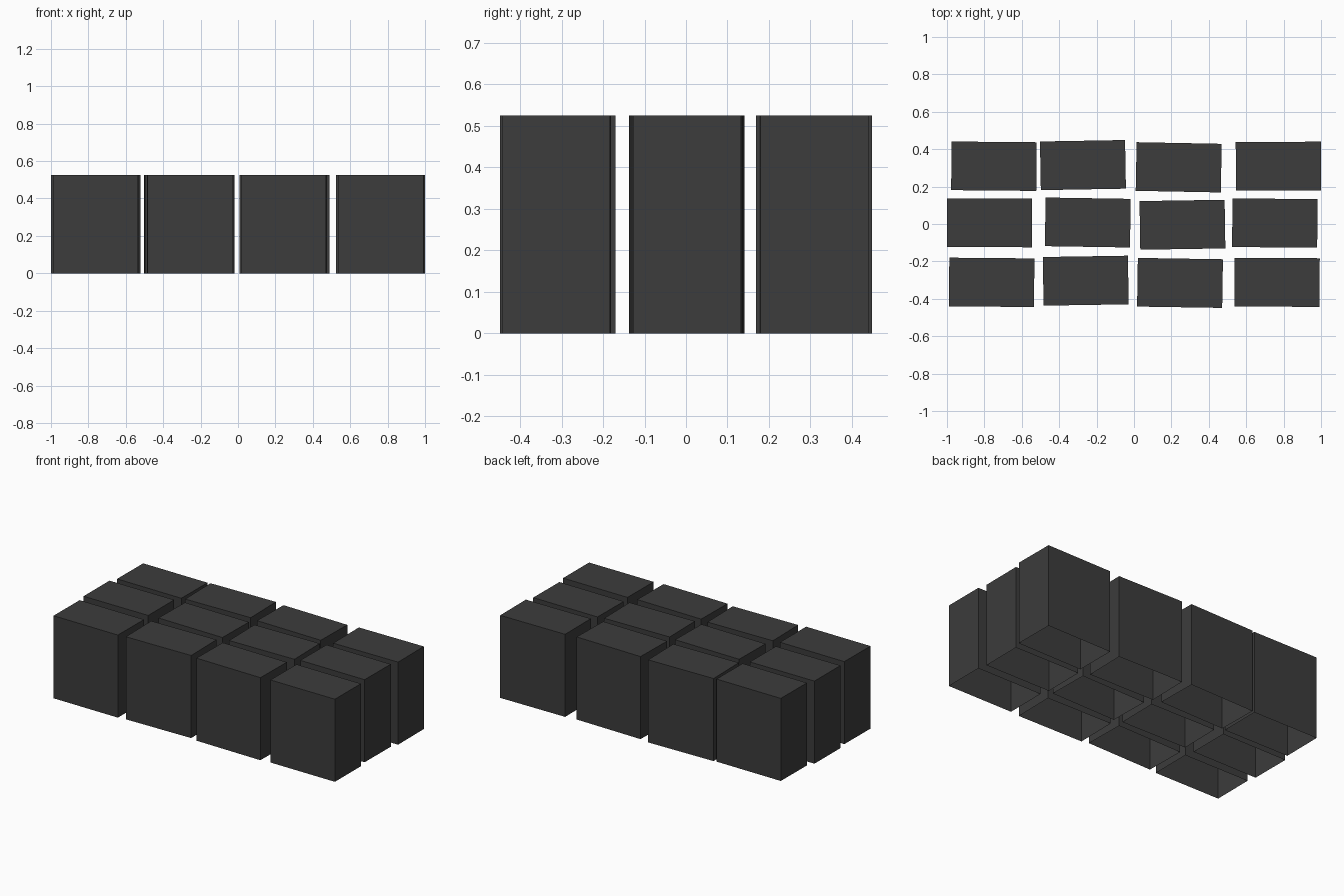
import bpy, bmesh
from math import radians
from mathutils import Matrix

if "Cube" in bpy.data.objects:
    bpy.data.objects.remove(bpy.data.objects["Cube"])

W, D, H = 0.455, 0.26, 0.525

dark = bpy.data.materials.new("dark_grey")
dark.diffuse_color = (0.045, 0.045, 0.045, 1)
dark.use_nodes = True
dark.node_tree.nodes["Principled BSDF"].inputs["Base Color"].default_value = dark.diffuse_color

# slightly jittered 4 x 3 grid of keycap-like blocks: x, y, rotation in degrees
blocks = [
    (-0.749, 0.309, -0.5), (-0.273, 0.315, 1.0), (0.239, 0.303, -1.1), (0.772, 0.309, 0.3),
    (-0.772, 0.006, -0.1), (-0.247, 0.008, -0.9), (0.259, -0.004, 0.9), (0.753, 0.005, -0.5),
    (-0.761, -0.312, -0.5), (-0.258, -0.303, 0.9), (0.246, -0.315, -0.9), (0.765, -0.312, -0.3),
]


def open_block(name, x, y, angle):
    """Box standing on the ground with no bottom face."""
    bm = bmesh.new()
    bmesh.ops.create_cube(bm, size=1, matrix=Matrix.Translation((0, 0, H / 2))
                          @ Matrix.Diagonal((W, D, H, 1)))
    bm.normal_update()
    bottom = [f for f in bm.faces if f.normal.z < -0.5]
    bmesh.ops.delete(bm, geom=bottom, context='FACES_ONLY')
    mesh = bpy.data.meshes.new(name)
    bm.to_mesh(mesh)
    bm.free()
    mesh.materials.append(dark)
    ob = bpy.data.objects.new(name, mesh)
    ob.location = (x, y, 0)
    ob.rotation_euler.z = radians(angle)
    bpy.context.collection.objects.link(ob)


for i, (x, y, a) in enumerate(blocks):
    open_block(f"block_row{i // 4 + 1}_col{i % 4 + 1}", x, y, a)
